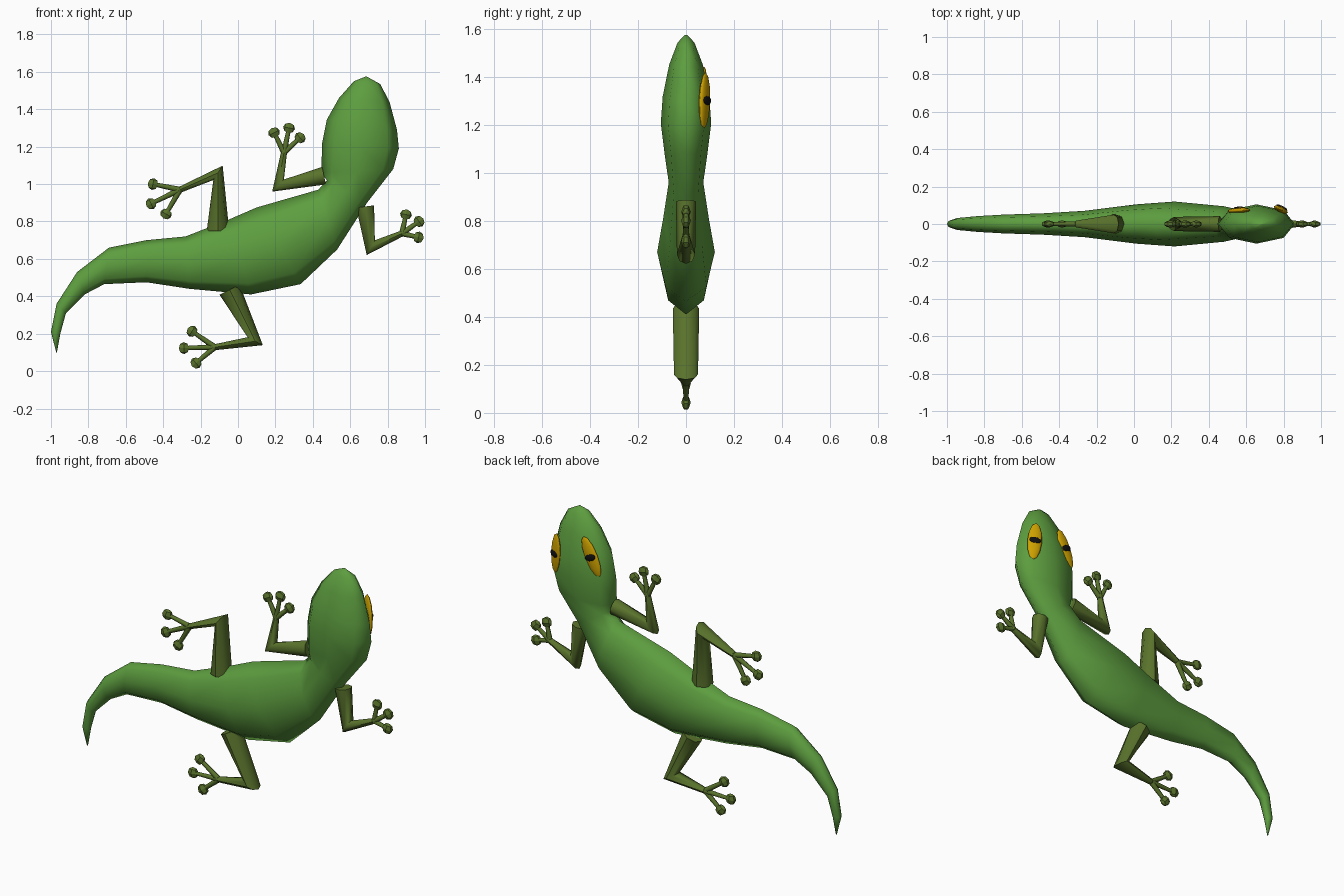
import bpy, math
from mathutils import Vector as V

if "Cube" in bpy.data.objects:
    bpy.data.objects.remove(bpy.data.objects["Cube"])


def material(name, rgb):
    m = bpy.data.materials.new(name)
    m.diffuse_color = (*rgb, 1)
    m.use_nodes = True
    m.node_tree.nodes["Principled BSDF"].inputs["Base Color"].default_value = m.diffuse_color
    return m


GREEN = material("skin_green", (0.11, 0.34, 0.05))
OLIVE = material("limb_olive", (0.10, 0.17, 0.025))
YELLOW = material("eye_yellow", (0.62, 0.36, 0.0))
BLACK = material("pupil_black", (0.005, 0.005, 0.005))


def loft(name, rings, mat, sides=8, angle=180):
    """Rings are (edge point, opposite edge point, y radius) in the XZ plane."""
    verts, faces = [], []
    for a, b, ry in rings:
        a, b = V((a[0], 0, a[1])), V((b[0], 0, b[1]))
        c, r = (a + b) / 2, (a - b) / 2
        for i in range(sides):
            t = 2 * math.pi * i / sides
            verts.append(c + r * math.cos(t) + V((0, ry * math.sin(t), 0)))
    for k in range(len(rings) - 1):
        for i in range(sides):
            j = (i + 1) % sides
            faces.append((k*sides + i, k*sides + j, (k+1)*sides + j, (k+1)*sides + i))
    n = len(verts)
    faces += [tuple(range(sides))[::-1], tuple(range(n - sides, n))]
    me = bpy.data.meshes.new(name)
    me.from_pydata([tuple(v) for v in verts], [], faces)
    ob = bpy.data.objects.new(name, me)
    bpy.context.collection.objects.link(ob)
    me.materials.append(mat)
    bpy.ops.object.select_all(action='DESELECT')
    ob.select_set(True)
    bpy.context.view_layer.objects.active = ob
    # consistent outward normals
    bpy.ops.object.mode_set(mode='EDIT')
    bpy.ops.mesh.select_all(action='SELECT')
    bpy.ops.mesh.normals_make_consistent(inside=False)
    bpy.ops.object.mode_set(mode='OBJECT')
    bpy.ops.object.shade_smooth_by_angle(angle=math.radians(angle))
    return ob


def blob(name, loc, scale, rot, mat, seg, rings, smooth=True):
    bpy.ops.mesh.primitive_uv_sphere_add(segments=seg, ring_count=rings, radius=1,
                                         location=loc, rotation=rot)
    ob = bpy.context.object
    ob.name, ob.scale = name, scale
    ob.data.materials.append(mat)
    if smooth:
        bpy.ops.object.shade_smooth()
    return ob


def limb(name, path, widths, depths, toes):
    p = [V(q) for q in path]
    d1, d2 = (p[1] - p[0]).normalized(), (p[2] - p[1]).normalized()
    miter = (d1 - d2).normalized()
    axes = []
    for d in (d1, None, d2):
        n = miter if d is None else V((-d.y, d.x))
        axes.append(n if n.dot(miter) > 0 else -n)
    loft(name, [(q + n * w, q - n * w, y) for q, n, w, y in zip(p, axes, widths, depths)],
         OLIVE, angle=50)
    # three toes with round pads
    for i, t in enumerate(toes, 1):
        t = V(t)
        d = (t - p[2]).normalized()
        n = V((-d.y, d.x))
        s = p[2] - d * 0.01
        loft(f"{name}_toe_{i}", [(s + n*.016, s - n*.016, .016), (t + n*.011, t - n*.011, .011)],
             OLIVE, 6, 70)
        blob(f"{name}_toe_pad_{i}", (t.x, 0, t.y), (.032, .02, .032),
             (0, -math.atan2(d.y, d.x), 0), OLIVE, 6, 4, False)


# Body: tail tip to snout
loft("body", [
    ((-.972, .10), (-.968, .10), .004),
    ((-1.0, .21), (-.95, .20), .022),
    ((-.97, .36), (-.92, .31), .032),
    ((-.86, .53), (-.82, .41), .042),
    ((-.69, .66), (-.715, .465), .05),
    ((-.49, .70), (-.49, .475), .057),
    ((-.28, .72), (-.26, .44), .07),
    ((-.05, .81), (.07, .41), .105),
    ((.10, .875), (.335, .465), .12),
    ((.43, .97), (.53, .65), .095),
    ((.475, 1.02), (.69, .90), .072),
    ((.445, 1.06), (.83, 1.08), .088),
    ((.45, 1.22), (.86, 1.19), .105),
    ((.475, 1.345), (.85, 1.29), .097),
    ((.54, 1.46), (.81, 1.44), .07),
    ((.62, 1.55), (.76, 1.535), .035),
    ((.68, 1.574), (.69, 1.574), .004)], GREEN)

# Legs
hind = ((.06, .046, .016), (.055, .05, .018))
fore = ((.048, .045, .016), (.042, .038, .016))
limb("hind_leg_left", [(-.107, .75), (-.107, 1.06), (-.31, .97)], *hind,
     [(-.455, 1.0), (-.465, .895), (-.385, .84)])
limb("hind_leg_right", [(-.045, .435), (.092, .16), (-.123, .128)], *hind,
     [(-.246, .213), (-.289, .123), (-.225, .043)])
limb("front_leg_left", [(.46, 1.045), (.214, .992), (.246, 1.168)], *fore,
     [(.193, 1.275), (.273, 1.30), (.332, 1.248)])
limb("front_leg_right", [(.68, .88), (.71, .66), (.877, .736)], *fore,
     [(.898, .837), (.968, .80), (.965, .715)])

# Eyes on the back (+y) side of the head
for side, loc, tilt, yaw in (("right", (.785, .077, 1.30), -.08, -.45),
                             ("left", (.56, .072, 1.335), .42, .06)):
    out = V((-math.sin(yaw), math.cos(yaw), 0))
    blob(f"eye_{side}", loc, (.042, .017, .118), (0, tilt, yaw), YELLOW, 8, 6)
    blob(f"pupil_{side}", V(loc) + out * .012, (.034, .01, .02), (0, tilt, yaw), BLACK, 8, 6)
